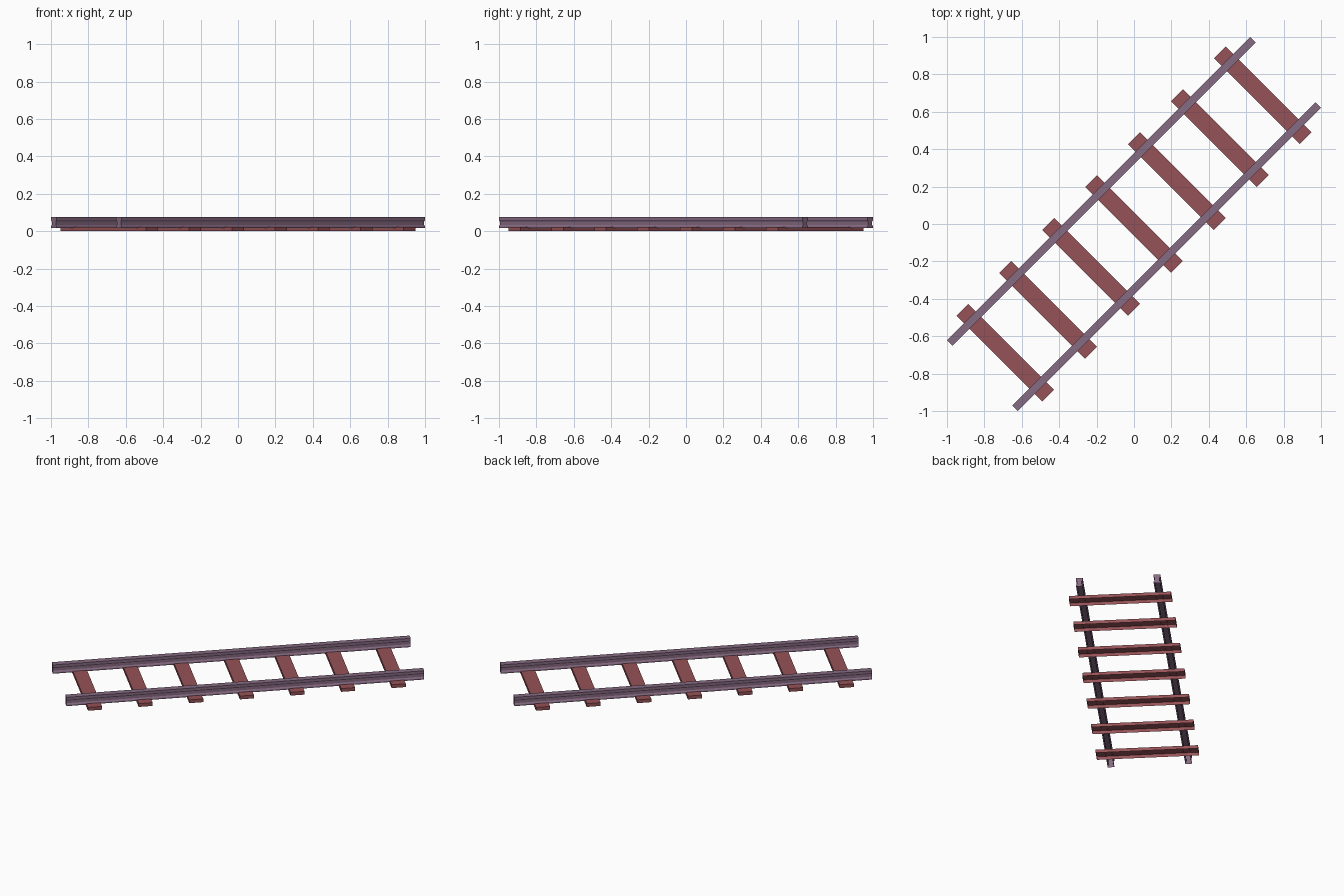
import bpy, bmesh, math
from mathutils import Matrix

if "Cube" in bpy.data.objects:
    bpy.data.objects.remove(bpy.data.objects["Cube"])

TURN = Matrix.Rotation(math.radians(45), 4, 'Z')   # track runs diagonally


def material(name, rgb):
    m = bpy.data.materials.new(name)
    m.diffuse_color = (*rgb, 1)
    m.use_nodes = True
    m.node_tree.nodes["Principled BSDF"].inputs["Base Color"].default_value = m.diffuse_color
    return m


def extrude_profile(name, profile, length, move, turn, mat):
    """Open-bottomed bar: (y, z) profile swept along x, with end caps."""
    bm = bmesh.new()
    a, b = ([bm.verts.new((x, y, z)) for y, z in profile]
            for x in (-length / 2, length / 2))
    for i in range(len(profile) - 1):
        bm.faces.new((a[i], b[i], b[i + 1], a[i + 1]))
    bm.faces.new(a)
    bm.faces.new(b[::-1])
    bmesh.ops.recalc_face_normals(bm, faces=bm.faces)
    # outward normals: the top face must look up
    top = max(bm.faces, key=lambda f: f.calc_center_median().z)
    if top.normal.z < 0:
        bmesh.ops.reverse_faces(bm, faces=bm.faces)
    bm.transform(TURN @ Matrix.Translation(move) @ turn)
    me = bpy.data.meshes.new(name)
    bm.to_mesh(me)
    bm.free()
    me.materials.append(mat)
    bpy.context.collection.objects.link(bpy.data.objects.new(name, me))


steel = material("purple_grey_steel", (0.24, 0.145, 0.225))
wood = material("red_brown_wood", (0.305, 0.085, 0.095))

# rails: slightly waisted section with foot and head
half = [(0.021, 0.016), (0.021, 0.025), (0.015, 0.034),
        (0.015, 0.052), (0.021, 0.061), (0.021, 0.077)]
rail = half + [(-y, z) for y, z in reversed(half)]
for side, name in ((1, "rail_left"), (-1, "rail_right")):
    extrude_profile(name, rail, 2.294, (0, side * 0.246, 0), Matrix(), steel)

# sleepers: low boards laid across under the rails
board = [(0.045, 0), (0.045, 0.023), (-0.045, 0.023), (-0.045, 0)]
for i in range(7):
    extrude_profile(f"sleeper_{i + 1}", board, 0.648, ((i - 3) * 0.3245, 0, 0),
                    Matrix.Rotation(math.pi / 2, 4, 'Z'), wood)
